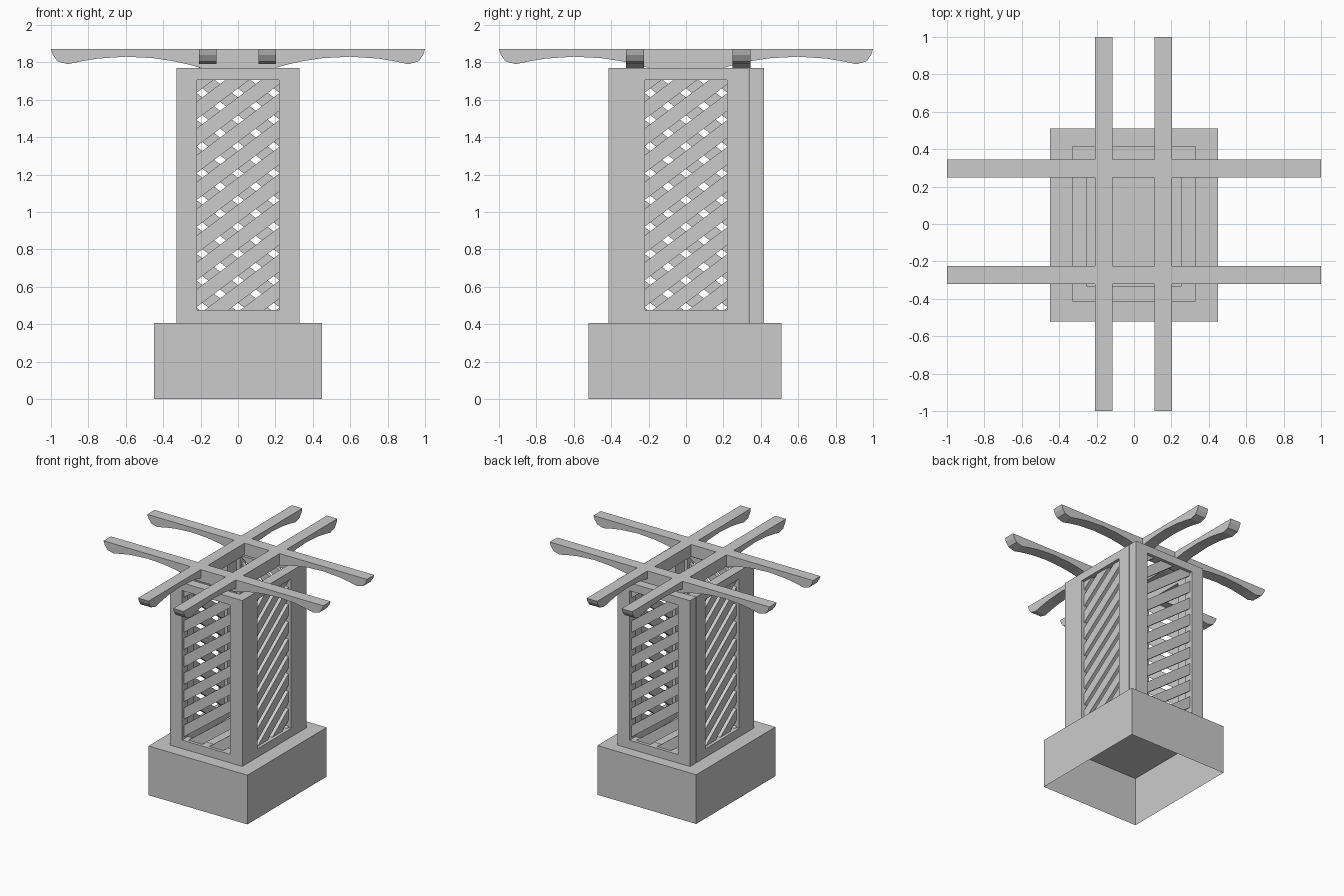
import bpy
import bmesh
from math import pi
from mathutils import Matrix, Vector

cube = bpy.data.objects.get("Cube")
if cube:
    bpy.data.objects.remove(cube, do_unlink=True)

grey = bpy.data.materials.new("plain_grey")
grey.use_nodes = True
colour = (0.6, 0.6, 0.6, 1)
grey.diffuse_color = colour
grey.node_tree.nodes["Principled BSDF"].inputs["Base Color"].default_value = colour


def finish(bm, name, matrix=Matrix()):
    bmesh.ops.recalc_face_normals(bm, faces=bm.faces[:])
    mesh = bpy.data.meshes.new(name)
    bm.to_mesh(mesh)
    bm.free()
    mesh.materials.append(grey)
    obj = bpy.data.objects.new(name, mesh)
    obj.matrix_world = matrix
    bpy.context.collection.objects.link(obj)
    return obj


def thicken(bm, depth):
    """Extrude every face of a flat sheet along +y."""
    ext = bmesh.ops.extrude_face_region(bm, geom=bm.faces[:], use_keep_orig=True)
    moved = [v for v in ext["geom"] if isinstance(v, bmesh.types.BMVert)]
    bmesh.ops.translate(bm, verts=moved, vec=(0, depth, 0))


# Hollow plinth, open underneath
BASE_TOP, WALL_TOP = 0.405, 1.77
bm = bmesh.new()
bmesh.ops.create_cube(bm, size=1)
bmesh.ops.delete(bm, geom=[f for f in bm.faces if f.normal.z < -0.5], context="FACES")
bmesh.ops.scale(bm, verts=bm.verts, vec=(0.9, 1.03, BASE_TOP))
bmesh.ops.translate(bm, verts=bm.verts, vec=(0, -0.005, BASE_TOP / 2))
finish(bm, "plinth")

# Tower walls: a frame around an opening filled with diagonal slats
HALF, LOW, HIGH = 0.22, 0.475, 1.705
PITCH, SLAT, SLOPE = 0.1433, 0.0955, 0.75


def rect(bm, half, low, high):
    return [bm.verts.new((x, 0, z)) for x, z in
            ((-half, low), (half, low), (half, high), (-half, high))]


def wall(name, half, distance, angle):
    place = Matrix.Rotation(angle, 4, "Z") @ Matrix.Translation((0, -distance, 0))
    bm = bmesh.new()
    outer = rect(bm, half, BASE_TOP, WALL_TOP)
    inner = rect(bm, HALF, LOW, HIGH)
    for i in range(4):
        j = (i + 1) % 4
        bm.faces.new((outer[i], outer[j], inner[j], inner[i]))
    thicken(bm, 0.08)
    finish(bm, name + "_frame", place)

    bm = bmesh.new()
    for k in range(-3, 11):
        mid = 0.49 + (k + 0.5) * PITCH
        bm.faces.new([bm.verts.new((x, 0, mid + SLOPE * x + side * SLAT / 2))
                      for x, side in ((-HALF, -1), (HALF, -1), (HALF, 1), (-HALF, 1))])
    for z, direction in ((LOW, -1), (HIGH, 1)):
        bmesh.ops.bisect_plane(bm, geom=bm.verts[:] + bm.edges[:] + bm.faces[:],
                               plane_co=(0, 0, z), plane_no=(0, 0, direction),
                               clear_outer=True)
    thicken(bm, 0.03)
    finish(bm, name + "_slats", place @ Matrix.Translation((0, 0.025, 0)))


wall("front_wall", 0.33, 0.415, 0)
wall("left_wall", 0.335, 0.33, pi / 2)
wall("back_wall", 0.33, 0.418, pi)
wall("right_wall", 0.335, 0.33, -pi / 2)

# Roof beams with shaped tails
TAIL = [(0.2, 1.77), (0.25, 1.785), (0.35, 1.807), (0.45, 1.822), (0.6, 1.83),
        (0.75, 1.82), (0.84, 1.805), (0.91, 1.79), (0.965, 1.805), (0.99, 1.84),
        (1.0, 1.87)]


def beam(name, offset, angle):
    bm = bmesh.new()
    points = TAIL + [(-x, z) for x, z in reversed(TAIL)]
    bm.faces.new([bm.verts.new((x, -0.0475, z)) for x, z in points])
    thicken(bm, 0.095)
    finish(bm, name, Matrix.Translation(offset) @ Matrix.Rotation(angle, 4, "Z"))


beam("front_cross_beam", Vector((0, -0.272, 0)), 0)
beam("back_cross_beam", Vector((0, 0.297, 0)), 0)
beam("right_long_beam", Vector((-0.162, 0, 0)), pi / 2)
beam("left_long_beam", Vector((0.157, 0, 0)), pi / 2)
